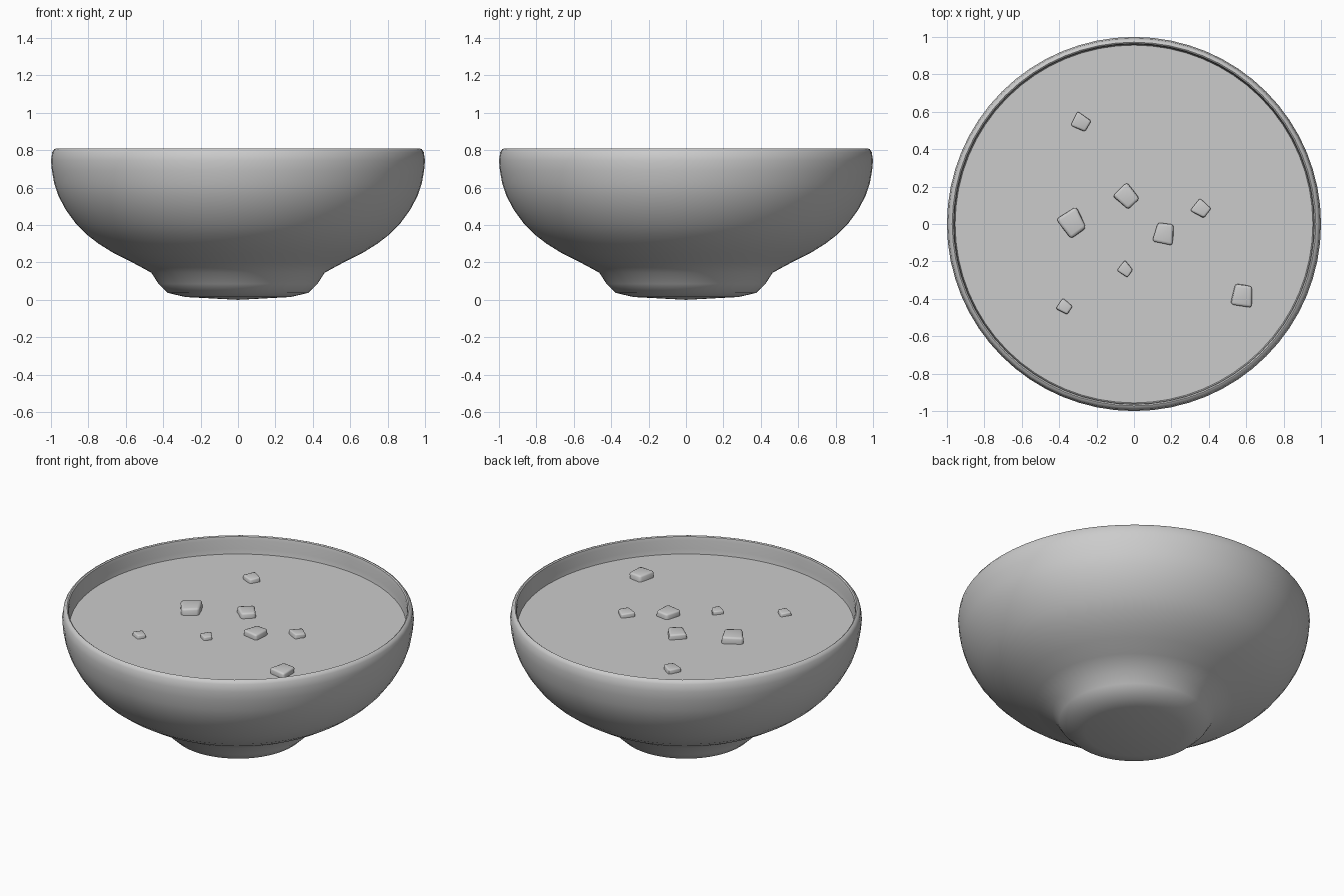
import bpy, bmesh, math, random
from mathutils import Matrix, Vector

if "Cube" in bpy.data.objects:
    bpy.data.objects.remove(bpy.data.objects["Cube"])

random.seed(4)
SEG = 64
SOUP_Z = 0.70


def lathe(name, profile, segments=SEG, angle=40):
    """Spin an (r, z) profile around the z axis."""
    bm = bmesh.new()
    verts = [bm.verts.new((r, 0, z)) for r, z in profile]
    edges = [bm.edges.new(p) for p in zip(verts, verts[1:])]
    bmesh.ops.spin(bm, geom=verts + edges, axis=(0, 0, 1), cent=(0, 0, 0),
                   angle=math.tau, steps=segments, use_duplicate=False)
    bmesh.ops.remove_doubles(bm, verts=bm.verts, dist=0.0005)
    bmesh.ops.recalc_face_normals(bm, faces=bm.faces)
    return finish(name, bm, angle)


def finish(name, bm, angle):
    mesh = bpy.data.meshes.new(name)
    bm.to_mesh(mesh)
    bm.free()
    obj = bpy.data.objects.new(name, mesh)
    bpy.context.collection.objects.link(obj)
    bpy.ops.object.select_all(action='DESELECT')
    obj.select_set(True)
    bpy.context.view_layer.objects.active = obj
    bpy.ops.object.shade_smooth_by_angle(angle=math.radians(angle))
    return obj


# Bowl: foot, rounded outer wall, rim, then the inner wall back to the axis
lathe("bowl", [
    (0, 0), (0.28, 0.015), (0.375, 0.037), (0.425, 0.085), (0.463, 0.145),
    (0.565, 0.2), (0.665, 0.25), (0.745, 0.3), (0.81, 0.35), (0.865, 0.405),
    (0.92, 0.48), (0.96, 0.555), (0.982, 0.62), (0.995, 0.69), (1.0, 0.745),
    (0.993, 0.79), (0.983, 0.805), (0.972, 0.81), (0.965, 0.805),
    (0.961, 0.785), (0.961, 0.73), (0.95, 0.66), (0.91, 0.55), (0.82, 0.43),
    (0.68, 0.32), (0.45, 0.22), (0, 0.19)])

# Soup surface filling the bowl
lathe("soup", [(0, SOUP_Z), (0.958, SOUP_Z), (0.945, SOUP_Z - 0.03), (0, SOUP_Z - 0.03)], angle=30)


def chunk(name, x, y, size, turn):
    """Irregular rounded block half sunk in the soup."""
    bm = bmesh.new()
    bmesh.ops.create_cube(bm, size=1)
    for v in bm.verts:
        # narrower towards one end, slightly smaller on top
        taper = (1.08 if v.co.y > 0 else 0.82) * (0.94 if v.co.z > 0 else 1.04)
        v.co.x *= taper
        v.co += Vector([random.uniform(-0.05, 0.05) for _ in range(3)])
    bmesh.ops.bevel(bm, geom=bm.edges[:], offset=0.13, segments=2, profile=0.5,
                    affect='EDGES', clamp_overlap=True)
    bm.transform(Matrix.Translation((x, y, SOUP_Z)) @ Matrix.Rotation(math.radians(turn), 4, 'Z')
                 @ Matrix.Diagonal((size, size * 1.05, size * 0.66, 1)))
    bmesh.ops.recalc_face_normals(bm, faces=bm.faces)
    finish(name, bm, 50)


# Floating chunks: x, y, size, rotation
for i, spec in enumerate([
        (-0.33, 0.005, 0.118, 32), (-0.04, 0.145, 0.103, 42),
        (0.16, -0.05, 0.105, 170), (0.36, 0.08, 0.078, 55),
        (-0.283, 0.545, 0.080, 60), (-0.045, -0.243, 0.064, 50),
        (-0.37, -0.445, 0.064, 55), (0.58, -0.38, 0.105, 172)]):
    chunk(f"chunk_{i + 1}", *spec)
